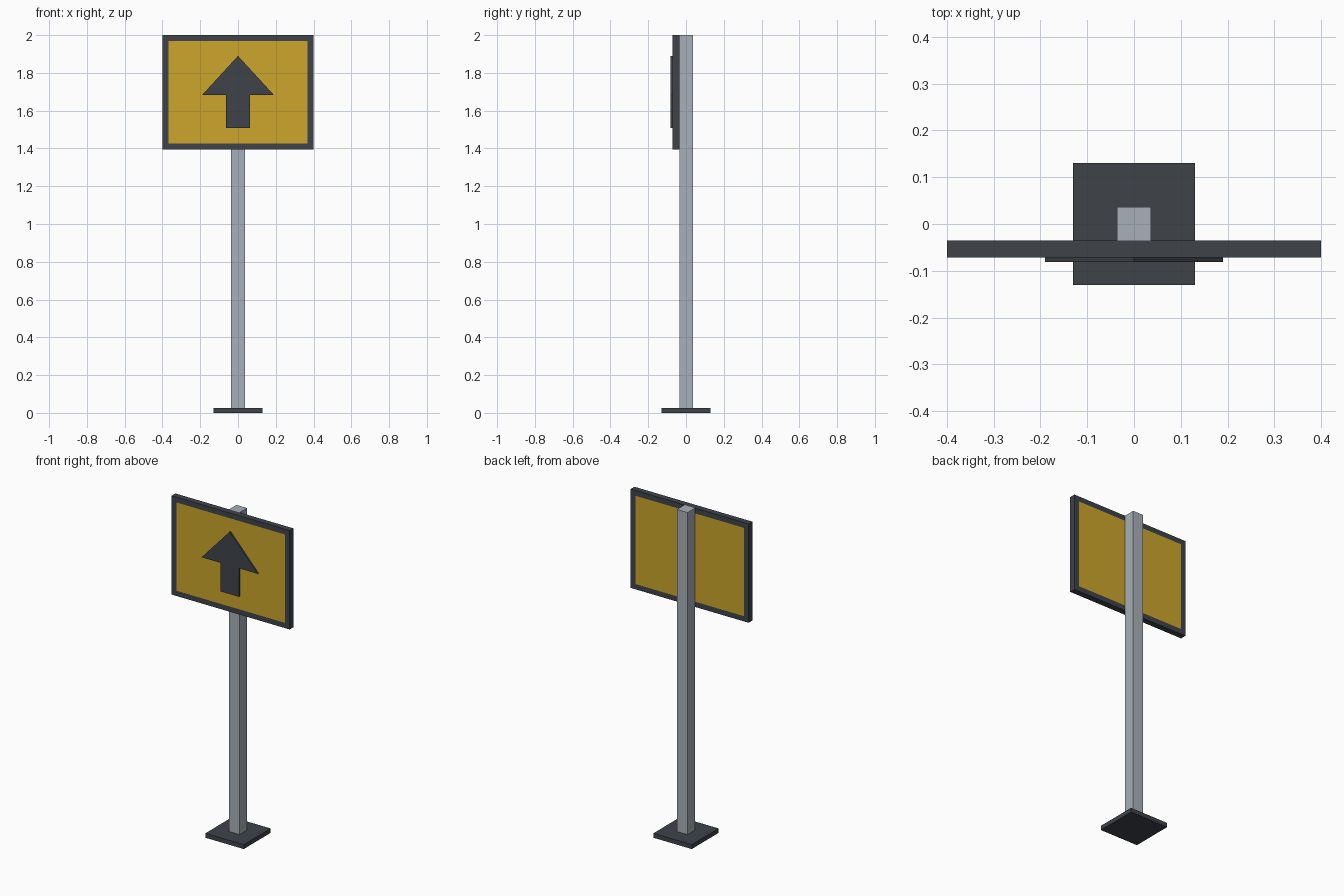
import bpy, bmesh

if "Cube" in bpy.data.objects:
    bpy.data.objects.remove(bpy.data.objects["Cube"])


def material(name, srgb):
    m = bpy.data.materials.new(name)
    lin = [c / 12.92 if c <= 0.04045 else ((c + 0.055) / 1.055) ** 2.4
           for c in (v / 255 for v in srgb)]
    m.diffuse_color = (*lin, 1)
    m.use_nodes = True
    m.node_tree.nodes["Principled BSDF"].inputs["Base Color"].default_value = m.diffuse_color
    return m


DARK = material("dark grey", (62, 67, 74))
YELLOW = material("sign yellow", (204, 166, 44))
STEEL = material("light steel", (168, 176, 184))


def finish(name, bm, mat):
    bmesh.ops.recalc_face_normals(bm, faces=bm.faces)
    mesh = bpy.data.meshes.new(name)
    bm.to_mesh(mesh)
    bm.free()
    mesh.materials.append(mat)
    obj = bpy.data.objects.new(name, mesh)
    bpy.context.collection.objects.link(obj)


def box(name, lo, hi, mat):
    bm = bmesh.new()
    bmesh.ops.create_cube(bm, size=1)
    for v in bm.verts:
        v.co = [lo[i] if v.co[i] < 0 else hi[i] for i in range(3)]
    finish(name, bm, mat)


def plate(name, outline, y0, y1, mat):
    """Extrude an x-z outline from y0 back to y1."""
    bm = bmesh.new()
    face = bm.faces.new([bm.verts.new((x, y0, z)) for x, z in outline])
    ext = bmesh.ops.extrude_face_region(bm, geom=[face])["geom"]
    for v in ext:
        if isinstance(v, bmesh.types.BMVert):
            v.co.y = y1
    finish(name, bm, mat)


FRONT, BACK = -0.072, -0.035   # sign board depth
W, BOTTOM, TOP, RIM = 0.4, 1.395, 2.0, 0.032

# Stand
box("base_plate", (-0.13, -0.13, 0), (0.13, 0.13, 0.027), DARK)
box("post", (-0.036, BACK, 0.027), (0.036, 0.036, TOP), STEEL)

# Yellow board surrounded by a four-bar rim
box("sign_panel", (-W + RIM, FRONT, BOTTOM + RIM), (W - RIM, BACK, TOP - RIM), YELLOW)
box("rim_top", (-W, FRONT, TOP - RIM), (W, BACK, TOP), DARK)
box("rim_bottom", (-W, FRONT, BOTTOM), (W, BACK, BOTTOM + RIM), DARK)
for side, x in (("left", -W), ("right", W - RIM)):
    box("rim_" + side, (x, FRONT, BOTTOM + RIM), (x + RIM, BACK, TOP - RIM), DARK)

# Raised arrow
half = [(0.063, 1.508), (0.063, 1.683), (0.19, 1.683)]
outline = half + [(0, 1.89)] + [(-x, z) for x, z in reversed(half)]
plate("arrow", outline, -0.081, FRONT, DARK)
